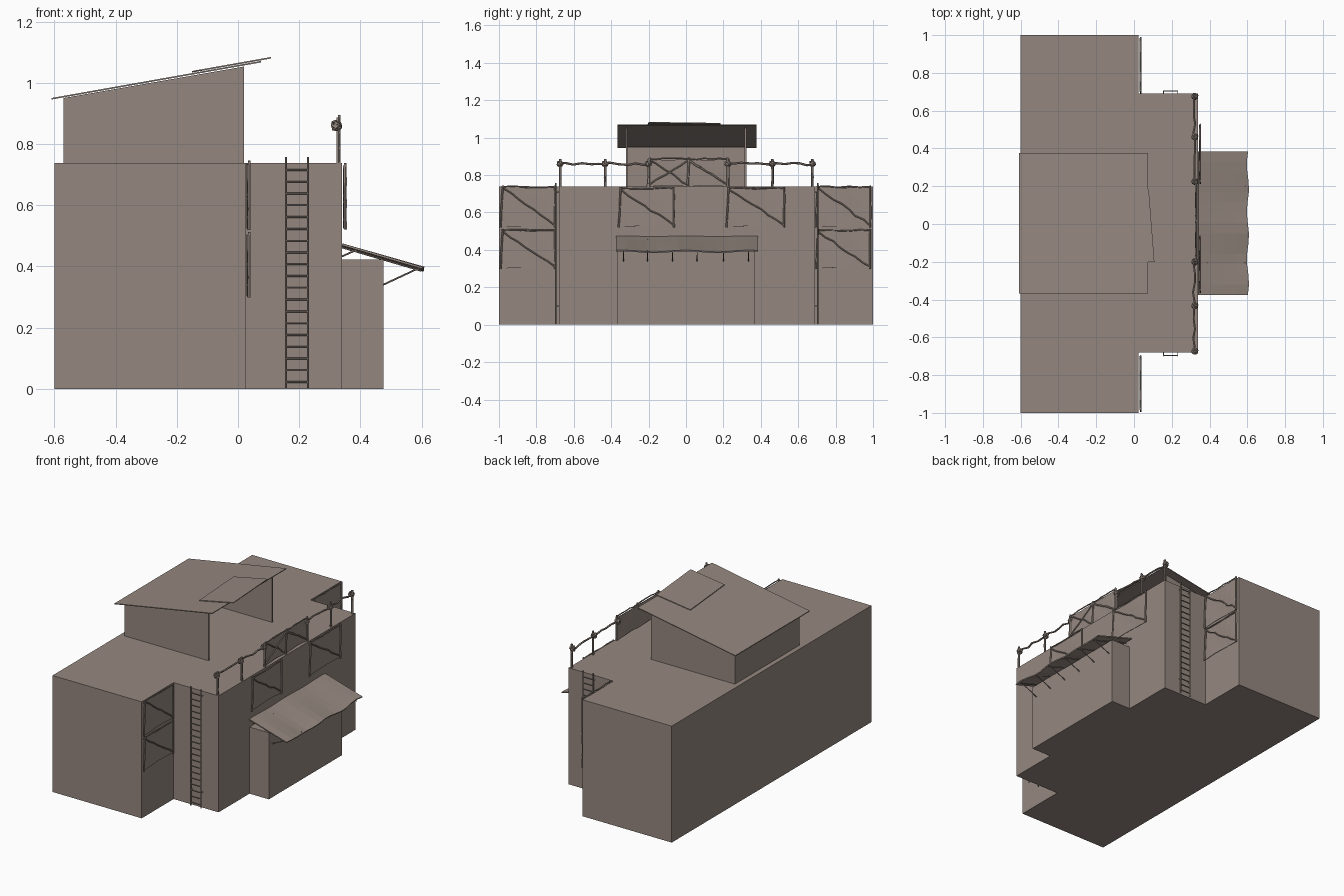
import bpy, bmesh, math, random
from mathutils import Vector, Matrix

if "Cube" in bpy.data.objects:
    bpy.data.objects.remove(bpy.data.objects["Cube"])

random.seed(4)
mat = bpy.data.materials.new("weathered brown")
mat.diffuse_color = (0.30, 0.245, 0.213, 1)
mat.use_nodes = True
mat.node_tree.nodes["Principled BSDF"].inputs["Base Color"].default_value = mat.diffuse_color


def finish(name, bm):
    bmesh.ops.recalc_face_normals(bm, faces=bm.faces)
    me = bpy.data.meshes.new(name)
    bm.to_mesh(me)
    bm.free()
    me.materials.append(mat)
    ob = bpy.data.objects.new(name, me)
    bpy.context.collection.objects.link(ob)
    return ob


def prism(name, pts, offset):
    """Extrude a closed 3D outline along an offset."""
    bm = bmesh.new()
    f = bm.faces.new([bm.verts.new(p) for p in pts])
    ext = bmesh.ops.extrude_face_region(bm, geom=[f])["geom"]
    bmesh.ops.translate(bm, vec=offset, verts=[v for v in ext if isinstance(v, bmesh.types.BMVert)])
    return finish(name, bm)


def box(name, x0, x1, y0, y1, z0, z1):
    return prism(name, [(x0, y0, z0), (x1, y0, z0), (x1, y1, z0), (x0, y1, z0)], (0, 0, z1 - z0))


def add_pole(bm, pts, r, sides=6):
    """Straight pole segments along a path."""
    for a, b in zip(pts, pts[1:]):
        a, b = Vector(a), Vector(b)
        d = b - a
        m = Matrix.Translation((a + b) / 2) @ d.to_track_quat('Z', 'Y').to_matrix().to_4x4()
        bmesh.ops.create_cone(bm, cap_ends=True, segments=sides, radius1=r, radius2=r * 0.95,
                              depth=d.length + r * 0.4, matrix=m)


def crooked(a, b, n, amp, fix_x=True):
    """Path from a to b with random bends."""
    a, b = Vector(a), Vector(b)
    pts = [a.lerp(b, i / n) for i in range(n + 1)]
    for p in pts[1:-1]:
        p.z += random.uniform(-amp, amp)
        p.y += random.uniform(-amp, amp)
        if not fix_x:
            p.x += random.uniform(-amp, amp)
    return pts


def sheet(name, fn, nu, nv, thick):
    """Thin sheet from a function of u, v."""
    bm = bmesh.new()
    g = [[bm.verts.new(fn(i / nu, j / nv)) for j in range(nv + 1)] for i in range(nu + 1)]
    for i in range(nu):
        for j in range(nv):
            bm.faces.new((g[i][j], g[i + 1][j], g[i + 1][j + 1], g[i][j + 1]))
    ob = finish(name, bm)
    s = ob.modifiers.new("thickness", 'SOLIDIFY')
    s.thickness = thick
    s.offset = 0
    return ob


# main T-shaped building and entrance block
T = [(-.6, -1), (.025, -1), (.025, -.68), (.34, -.68), (.34, .69), (.025, .69), (.025, 1), (-.6, 1)]
prism("main_building", [(x, y, 0) for x, y in T], (0, 0, .738))
box("entrance_block", .335, .475, -.37, .365, 0, .422)

# open-fronted rooftop shed
for n, y in (("left", -.322), ("right", .314)):
    prism("shed_wall_" + n, [(-.57, y, .735), (.02, y, .735), (.02, y, 1.053), (-.57, y, .95)], (0, .01, 0))
box("shed_back_wall", -.57, -.56, -.322, .324, .735, .95)


def roof_z(x):
    return .945 + (x + .61) * .177


# shed roof and loose patch sheet on top
prism("shed_roof", [(-.61, -.367, roof_z(-.61)), (.075, -.367, roof_z(.075)),
                    (.075, .377, roof_z(.075)), (-.61, .377, roof_z(-.61))], (0, 0, .005))
patch = [(-.12, -.215), (.108, -.2), (.078, .185), (-.15, .17)]
prism("roof_patch", [(x, y, roof_z(x) + .007) for x, y in patch], (0, 0, .005))

# drooping entrance awning
sheet("awning", lambda u, v: (.34 + u * (.262 + .006 * math.sin(v * 19)), -.375 + v * .76,
                              .47 - .079 * u + .005 * math.sin(v * 14 + 1) * (.4 + .6 * u)), 4, 14, .007)
bm = bmesh.new()
for y in (-.335, -.205, -.073, .06, .2, .335):
    add_pole(bm, [(.474, y, .34), (.59, y, .394)], .003)
    add_pole(bm, [(.34, y, .433), (.39, y, .455)], .003)
    add_pole(bm, [(.34, y, .462), (.598, y, .386)], .003)
finish("awning_struts", bm)

# side ladders
for n, y in (("left", -.697), ("right", .704)):
    bm = bmesh.new()
    for x in (.157, .229):
        add_pole(bm, [(x, y, .003), (x, y, .757)], .004)
    for i in range(19):
        z = .022 + i * .0385
        add_pole(bm, [(.155, y, z), (.231, y, z)], .003)
    # brackets to the wall
    for z in (.1, .71):
        for x in (.157, .229):
            add_pole(bm, [(x, y, z), (x, math.copysign(.68, y), z)], .003)
    finish("ladder_" + n, bm)


# stretched cloth panels with pole frames
def panel(name, x, y0, y1, z0, z1, cross=False):
    sheet(name + "_cloth", lambda u, v: (x + .002 * math.sin(u * 7 + v * 4), y0 + u * (y1 - y0),
          z0 + v * (z1 - z0) - .006 * math.sin(u * math.pi) * (1 if v > .5 else -1)), 6, 4, .002)
    bm = bmesh.new()
    add_pole(bm, crooked((x + .005, y0 - .006, z0), (x + .005, y0 + .006, z1 + .006), 3, .002), .005)
    add_pole(bm, crooked((x + .005, y1, z0), (x + .005, y1, z1 + .006), 3, .002), .005)
    add_pole(bm, crooked((x + .005, y0, z1), (x + .005, y1, z1), 5, .004), .004)
    add_pole(bm, crooked((x + .005, y0 + .01, z1 - .01), (x + .005, y1, z0 + .01), 7, .005), .004)
    if cross:
        add_pole(bm, crooked((x + .005, y0, z0 + .01), (x + .005, y1, z1 - .01), 7, .003), .004)
    finish(name + "_frame", bm)


for n, y0, y1 in (("left", -.985, -.7), ("right", .7, .985)):
    panel("wing_upper_" + n, .031, y0, y1, .52, .738)
    panel("wing_lower_" + n, .031, y0, y1, .3, .505)
panel("front_left", .346, -.355, -.065, .522, .73)
panel("front_right", .346, .222, .525, .522, .73)
# crossed centre panel in the railing, made of two halves
panel("railing_left", .325, -.2, .012, .738, .887)
panel("railing_right", .325, .012, .222, .738, .887)
bm = bmesh.new()
add_pole(bm, crooked((.33, -.195, .75), (.33, .012, .88), 5, .003), .004)
add_pole(bm, crooked((.33, .012, .88), (.33, .22, .75), 5, .003), .004)
finish("railing_cross", bm)

# railing posts, rails and rope knots
posts = (-.673, -.432, -.2, .225, .462, .676)
bm = bmesh.new()
for y in posts:
    add_pole(bm, crooked((.328, y, .735), (.328, y, .885), 3, .001), .007)
finish("railing_posts", bm)
bm = bmesh.new()
for group in (posts[:3], posts[3:]):
    for a, b in zip(group, group[1:]):
        add_pole(bm, crooked((.318, a - .015, .862), (.318, b + .015, .858), 6, .006, False), .006)
finish("railing_rails", bm)


def add_ring(bm, m, R, r, n=10, k=5):
    """Rope loop: a low-sided torus."""
    vs = [[bm.verts.new(m @ Vector(((R + r * math.cos(c)) * math.cos(a), (R + r * math.cos(c)) * math.sin(a),
                                    r * math.sin(c))))
           for c in (j * math.tau / k for j in range(k))] for a in (i * math.tau / n for i in range(n))]
    for i in range(n):
        for j in range(k):
            p, q = vs[i], vs[(i + 1) % n]
            bm.faces.new((p[j], q[j], q[(j + 1) % k], p[(j + 1) % k]))


bm = bmesh.new()
for y in posts:
    for rx, ry, dz in ((.5, .3, 0), (-.5, .5, .003), (.2, -.7, -.003), (1.3, .3, 0)):
        m = (Matrix.Translation((.322, y, .86 + dz)) @ Matrix.Rotation(rx, 4, 'X') @ Matrix.Rotation(ry, 4, 'Y'))
        add_ring(bm, m, .015, .0045)
finish("rope_knots", bm)
